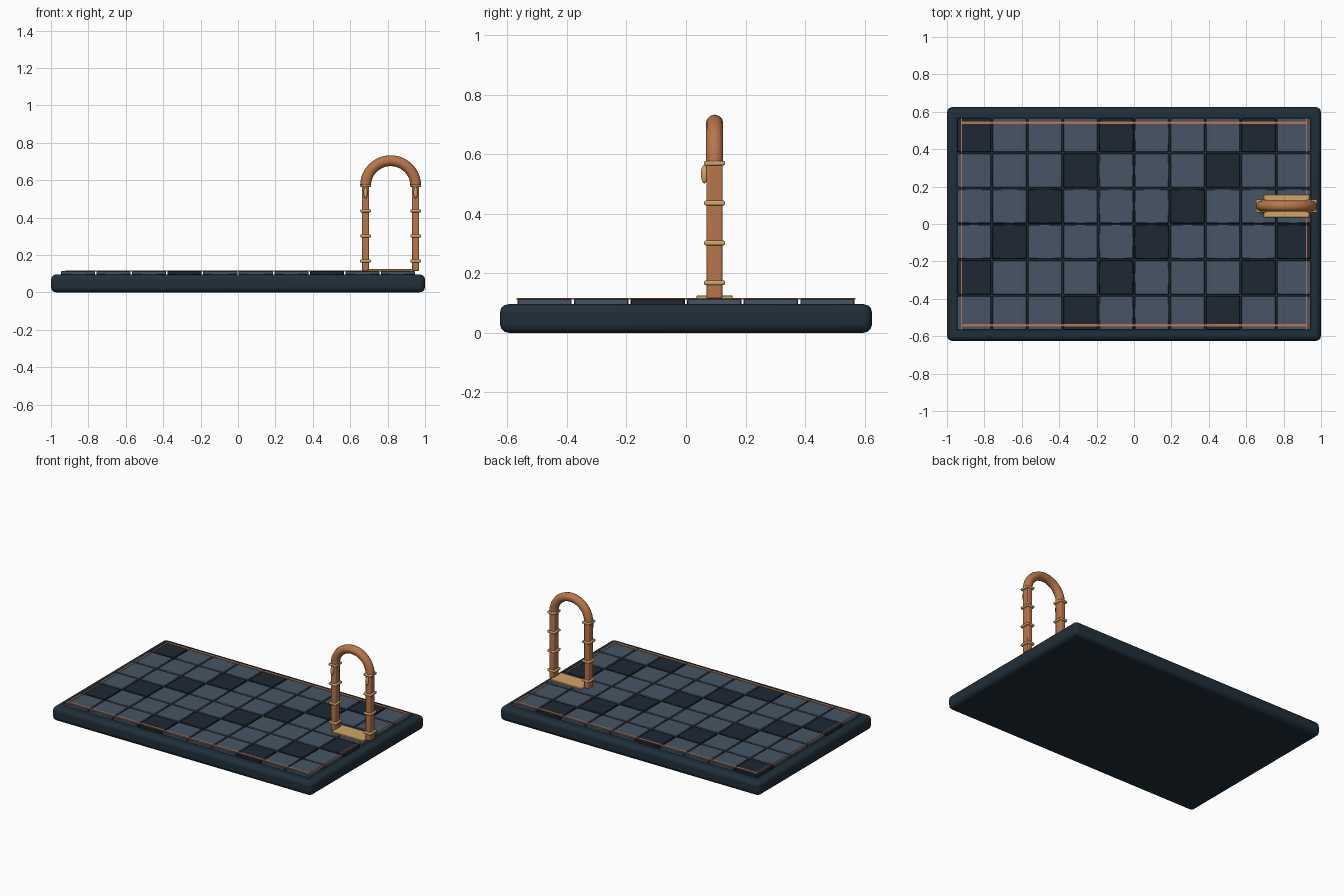
import bpy
import math

cube = bpy.data.objects.get("Cube")
if cube:
    bpy.data.objects.remove(cube, do_unlink=True)


def material(name, rgb):
    mat = bpy.data.materials.new(name)
    mat.use_nodes = True
    color = [(c / 255) ** 2.2 for c in rgb] + [1]
    mat.diffuse_color = color
    mat.node_tree.nodes["Principled BSDF"].inputs["Base Color"].default_value = color
    return mat


NAVY = material("dark navy", (37, 50, 60))
SLATE = material("slate blue", (72, 85, 101))
DARK = material("dark slate", (35, 45, 54))
COPPER = material("copper", (184, 117, 76))
BRASS = material("brass", (208, 164, 103))


def finish(obj, name, mat):
    obj.name = name
    obj.data.materials.append(mat)
    bpy.ops.object.shade_smooth_by_angle(angle=math.radians(35))
    return obj


def box(name, center, size, mat, bevel=0.0, segments=2):
    bpy.ops.mesh.primitive_cube_add(size=1, location=center)
    obj = bpy.context.object
    obj.scale = size
    bpy.ops.object.transform_apply(location=False, rotation=False, scale=True)
    if bevel:
        mod = obj.modifiers.new("rounded edges", "BEVEL")
        mod.width = bevel
        mod.segments = segments
    return finish(obj, name, mat)


# Base slab
box("base_slab", (0, 0, 0.048), (2, 1.25, 0.096), NAVY, 0.028, 3)

# Floor tiles with a diagonal pattern of dark ones
PITCH = 0.19
for i in range(10):
    for j in range(6):
        mat = DARK if (i - j) % 4 == 3 else SLATE
        box(f"floor_tile_{i}_{j}", ((i - 4.5) * PITCH, (j - 2.5) * PITCH, 0.104),
            (0.182, 0.182, 0.02), mat, 0.003, 1)

# Inlaid border strips
for side, label in ((-1, "front"), (1, "back")):
    box(f"{label}_border_strip", (0, side * 0.542, 0.115), (1.85, 0.013, 0.005), COPPER)
for side, label in ((-1, "right"), (1, "left")):
    box(f"{label}_border_strip", (side * 0.922, 0, 0.115), (0.006, 1.14, 0.005), COPPER)

# Gateway: base plate, legs, collars and front drops
GX, GY, RADIUS, SPRING = 0.816, 0.096, 0.134, 0.57
box("gate_plate", (GX, GY, 0.119), (0.245, 0.122, 0.012), BRASS, 0.002, 1)
for side, label in ((-1, "right"), (1, "left")):
    x = GX + side * RADIUS
    box(f"{label}_gate_leg", (x, GY, 0.347), (0.038, 0.054, 0.466), COPPER, 0.007)
    for k in range(4):
        box(f"{label}_collar_{k}", (x, GY, 0.168 + k * 0.134),
            (0.058, 0.07, 0.016), BRASS, 0.005)
    bpy.ops.mesh.primitive_uv_sphere_add(segments=16, ring_count=10, location=(x, 0.062, 0.533))
    bpy.context.object.scale = (0.011, 0.012, 0.031)
    finish(bpy.context.object, f"{label}_gate_drop", BRASS)

# Arch: half ring swept over the legs
curve = bpy.data.curves.new("gate_arch", "CURVE")
curve.dimensions = "3D"
curve.bevel_depth = 0.029
curve.bevel_resolution = 4
curve.use_fill_caps = True
path = curve.splines.new("POLY")
STEPS = 24
path.points.add(STEPS)
for k, point in enumerate(path.points):
    a = math.pi * k / STEPS
    point.co = (GX + RADIUS * math.cos(a), GY, SPRING + RADIUS * math.sin(a), 1)
path.use_smooth = True
curve.materials.append(COPPER)
arch = bpy.data.objects.new("gate_arch", curve)
bpy.context.collection.objects.link(arch)
